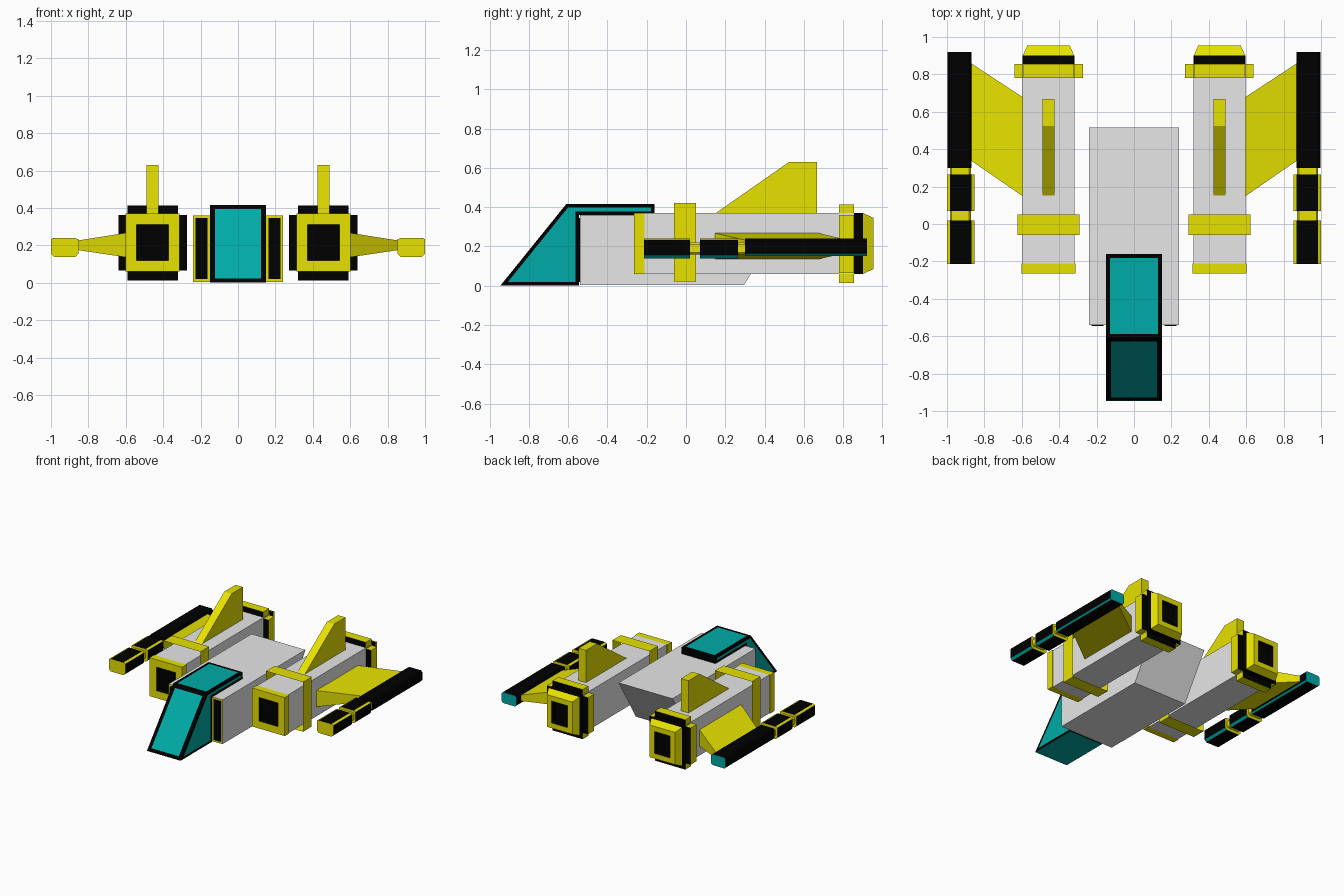
import bpy, bmesh

old = bpy.data.objects.get("Cube")
if old:
    bpy.data.objects.remove(old)


def material(name, rgb):
    m = bpy.data.materials.new(name)
    m.use_nodes = True
    m.diffuse_color = (*rgb, 1)
    m.node_tree.nodes["Principled BSDF"].inputs["Base Color"].default_value = (*rgb, 1)
    return m


YELLOW = material("yellow", (0.80, 0.76, 0.0))
BLACK = material("black", (0.0, 0.0, 0.0))
LIGHT = material("light grey", (0.80, 0.80, 0.80))
TEAL = material("teal", (0.0, 0.41, 0.39))


def finish(bm, name, mats, rule=None):
    """Turn a bmesh into an object, choosing face colours with a rule."""
    bmesh.ops.recalc_face_normals(bm, faces=bm.faces)
    bm.normal_update()
    if rule:
        for f in bm.faces:
            f.material_index = rule(f)
    me = bpy.data.meshes.new(name)
    bm.to_mesh(me)
    bm.free()
    for m in mats:
        me.materials.append(m)
    ob = bpy.data.objects.new(name, me)
    bpy.context.collection.objects.link(ob)
    return ob


def loft(rings, capped=True):
    """Solid or open tube through matching rings of points."""
    bm = bmesh.new()
    loops = [[bm.verts.new(p) for p in ring] for ring in rings]
    n = len(loops[0])
    for a, b in zip(loops, loops[1:]):
        for i in range(n):
            j = (i + 1) % n
            bm.faces.new((a[i], a[j], b[j], b[i]))
    if capped:
        bm.faces.new(loops[0][::-1])
        bm.faces.new(loops[-1])
    bmesh.ops.recalc_face_normals(bm, faces=bm.faces)
    bm.normal_update()
    return bm


def along_x(profile, x0, x1):
    return loft([[(x, y, z) for y, z in profile] for x in (x0, x1)])


def along_y(profile, y0, y1, capped=True):
    return loft([[(x, y, z) for x, z in profile] for y in (y0, y1)], capped)


def rect(a0, a1, b0, b1):
    return [(a0, b0), (a1, b0), (a1, b1), (a0, b1)]


def box(x0, x1, y0, y1, z0, z1):
    return along_y(rect(x0, x1, z0, z1), y0, y1)


def recess(bm, direction, border, depth):
    """Sink a framed black opening into the face that looks along y."""
    face = max(bm.faces, key=lambda f: f.normal.y * direction)
    bmesh.ops.inset_individual(bm, faces=[face], thickness=border, use_even_offset=True)
    walls = bmesh.ops.inset_individual(bm, faces=[face], thickness=0.001)["faces"]
    for v in face.verts:
        v.co.y -= direction * depth
    for f in [face] + walls:
        f.material_index = 1


# Hull: grey body with a yellow front
hull = [(-0.54, 0.003), (0.295, 0.003), (0.515, 0.36), (-0.54, 0.36)]
finish(along_x(hull, -0.24, 0.24), "hull", [LIGHT, YELLOW],
       lambda f: int(f.normal.y < -0.9))

# Cockpit: black frame with inset teal glazing and a teal underside
canopy = [(-0.945, 0), (-0.545, 0), (-0.545, 0.36), (-0.16, 0.36),
          (-0.16, 0.415), (-0.61, 0.415)]
bm = along_x(canopy, -0.15, 0.15)
for f in bm.faces:
    if f.normal.z < -0.9 and f.calc_center_median().z < 0.1:
        f.material_index = 1
for f in [f for f in bm.faces if abs(f.normal.x) > 0.9 or f.normal.z > 0.3]:
    if abs(f.normal.x) > 0.9:
        width = 0.018
    else:
        width = 0.022 if f.normal.z > 0.9 else 0.028
    bmesh.ops.inset_individual(bm, faces=[f], thickness=width, use_even_offset=True)
    f.material_index = 1
finish(bm, "cockpit", [BLACK, TEAL])


def engine(s, side):
    c = 0.457 * s
    z0, z1 = 0.06, 0.37

    # Main nacelle
    finish(box(c - 0.138, c + 0.138, -0.21, 0.855, z0, z1), side + "_nacelle", [LIGHT])

    # Intake frame with a dark opening
    bm = box(c - 0.145, c + 0.145, -0.265, -0.21, z0, z1)
    recess(bm, -1, 0.06, 0.045)
    finish(bm, side + "_intake", [YELLOW, BLACK])

    # Open yellow band standing off the nacelle
    band = rect(c - 0.165, c + 0.165, 0.022, 0.422)
    finish(along_y(band, -0.06, 0.05, capped=False), side + "_front_band", [YELLOW])

    # Cross-shaped rear collar, yellow outside and black on the ends
    w, a, b, h = 0.183, 0.135, 0.148, 0.2
    quarter = [(w, b), (a, b), (a, h)]
    cross = quarter + [(-x, z) for x, z in quarter[::-1]]
    cross += [(-x, -z) for x, z in cross]
    bm = along_y([(c + x, 0.213 + z) for x, z in cross], 0.78, 0.855)
    finish(bm, side + "_rear_collar", [YELLOW, BLACK],
           lambda f: int(abs(f.normal.y) > 0.9))

    # Black exhaust joint and tapered nozzle
    finish(box(c - 0.138, c + 0.138, 0.855, 0.9, z0, z1), side + "_joint", [BLACK])
    outer = rect(c - 0.138, c + 0.138, z0, z1)
    inner = rect(c - 0.113, c + 0.113, z0 + 0.025, z1 - 0.025)
    bm = loft([[(x, 0.9, z) for x, z in outer], [(x, 0.955, z) for x, z in inner]])
    recess(bm, 1, 0.042, 0.045)
    finish(bm, side + "_nozzle", [YELLOW, BLACK])

    # Tail fin
    fin = [(0.145, 0.365), (0.525, 0.63), (0.668, 0.63), (0.668, 0.365)]
    finish(along_x(fin, c - 0.033, c + 0.033), side + "_fin", [YELLOW])

    # Swept wing, thick at the root and thin at the tip
    root = [(0.59 * s, y, z) for y, z in rect(0.145, 0.675, 0.135, 0.268)]
    tip = [(0.88 * s, y, z) for y, z in rect(0.345, 0.865, 0.178, 0.222)]
    finish(loft([root, tip]), side + "_wing", [YELLOW])


def cannon(s, side):
    def section(x0, x1, z0, z1, cut, top):
        """Chamfered box outline with its own height for the upper chamfer."""
        pts = [(x0 + cut, z0), (x1 - cut, z0), (x1, z0 + cut), (x1, z1 - top),
               (x1 - cut, z1), (x0 + cut, z1), (x0, z1 - top), (x0, z0 + cut)]
        return [(x * s, z) for x, z in pts]

    # Long rear barrel with a teal end and lower edges
    finish(along_y(section(0.868, 0.998, 0.152, 0.24, 0.012, 0.012), 0.3, 0.92),
           side + "_barrel", [BLACK, TEAL],
           lambda f: int(f.normal.y > 0.9 or -0.9 < f.normal.z < -0.3))

    # Front segments: yellow ends and upper edges, teal lower edges
    def segment_rule(f):
        n = f.normal
        if abs(n.y) > 0.9 or 0.3 < n.z < 0.97:
            return 1
        return 2 if -0.9 < n.z < -0.3 else 0

    for i, (y0, y1) in enumerate(((-0.215, 0.02), (0.07, 0.265))):
        finish(along_y(section(0.853, 1.0, 0.138, 0.24, 0.017, 0.008), y0, y1),
               side + "_cannon_segment_" + str(i + 1),
               [BLACK, YELLOW, TEAL], segment_rule)

    # Yellow core showing in the gaps
    finish(along_y(section(0.872, 0.985, 0.16, 0.22, 0.01, 0.01), -0.1, 0.4),
           side + "_cannon_core", [YELLOW])


for s, side in ((1, "left"), (-1, "right")):
    engine(s, side)
    cannon(s, side)
    # Dark vent on the hull front
    x0, x1 = sorted((0.163 * s, 0.226 * s))
    finish(box(x0, x1, -0.546, -0.539, 0.02, 0.345), side + "_vent", [BLACK])
